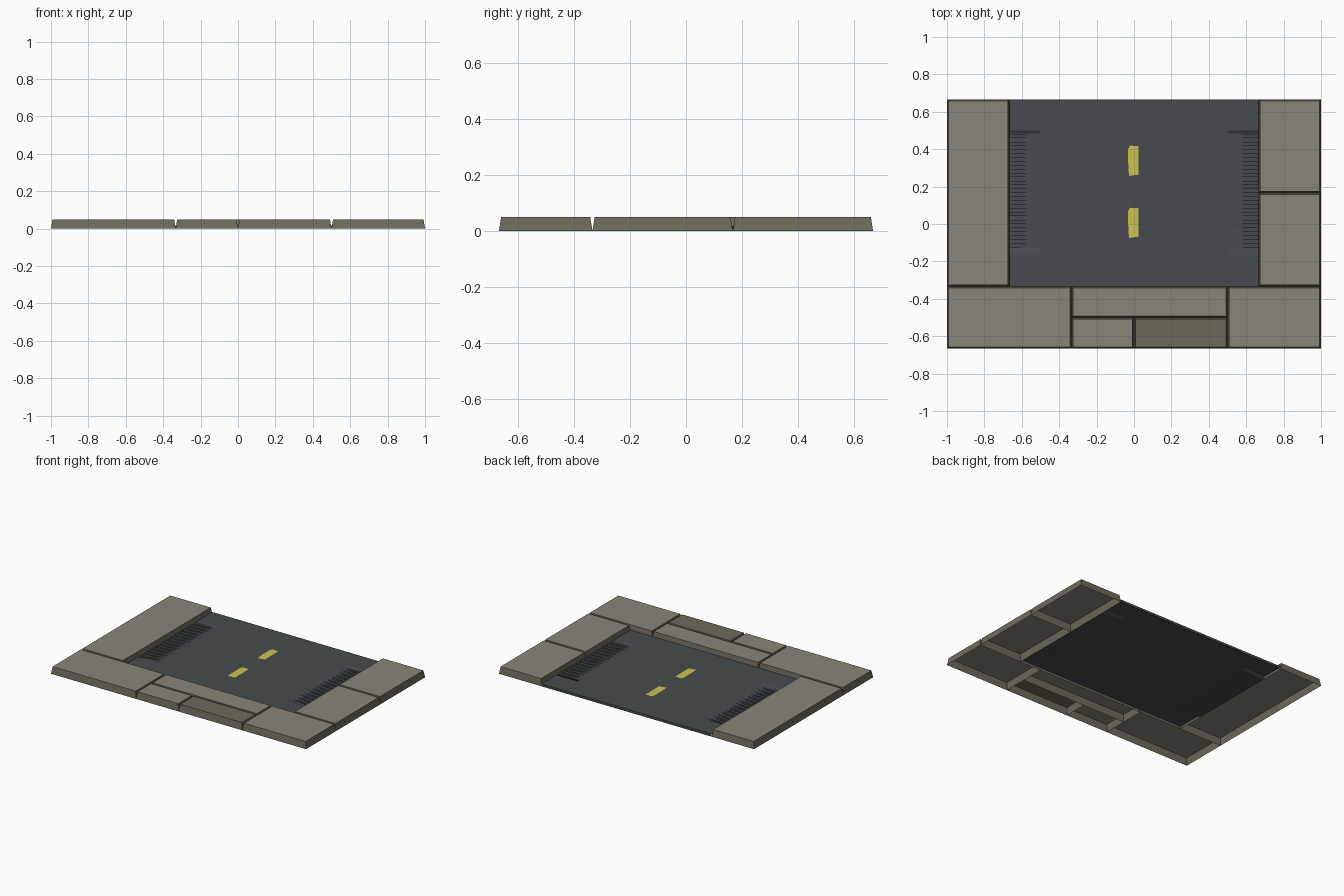
import bpy, bmesh

if "Cube" in bpy.data.objects:
    bpy.data.objects.remove(bpy.data.objects["Cube"])

def material(name, rgb):
    m = bpy.data.materials.new(name)
    m.diffuse_color = (*rgb, 1)
    m.use_nodes = True
    m.node_tree.nodes["Principled BSDF"].inputs["Base Color"].default_value = m.diffuse_color
    return m

STONE_TOP = material("stone top beige", (0.25, 0.235, 0.195))
STONE_SIDE = material("stone side olive", (0.155, 0.145, 0.108))
ASPHALT = material("asphalt grey", (0.062, 0.071, 0.075))
YELLOW = material("line yellow", (0.61, 0.55, 0.075))
ROAD_Z = 0.017

def finish(bm, name, mats):
    mesh = bpy.data.meshes.new(name)
    bm.to_mesh(mesh)
    bm.free()
    for m in mats:
        mesh.materials.append(m)
    ob = bpy.data.objects.new(name, mesh)
    bpy.context.collection.objects.link(ob)
    return ob

# Paving slabs: tapered shells, open underneath
def slab(name, x0, x1, y0, y1, top_mat=STONE_TOP, h=0.05, t=0.008):
    bm = bmesh.new()
    low = [bm.verts.new(p) for p in ((x0, y0, 0), (x1, y0, 0), (x1, y1, 0), (x0, y1, 0))]
    top = [bm.verts.new(p) for p in ((x0+t, y0+t, h), (x1-t, y0+t, h), (x1-t, y1-t, h), (x0+t, y1-t, h))]
    bm.faces.new(top).material_index = 1
    for i in range(4):
        j = (i + 1) % 4
        bm.faces.new((low[i], low[j], top[j], top[i]))
    finish(bm, name, (STONE_SIDE, top_mat))

a, b, c = 1/3, 2/3, 1/6
slab("left_slab", -1, -b, -a, b)
slab("right_back_slab", b, 1, c, b)
slab("right_middle_slab", b, 1, -a, c)
slab("front_left_slab", -1, -a, -b, -a)
slab("front_inner_slab", -a, 0.5, -0.5, -a)
slab("front_small_slab", -a, 0, -b, -0.5)
slab("front_dark_slab", 0, 0.5, -b, -0.5, STONE_SIDE)
slab("front_right_slab", 0.5, 1, -b, -a)

# Road sheet with a sloping gutter dip on each side and a lip at the back
bm = bmesh.new()
xs = (-b, -0.5, 0.5, b)
ys = (-a, -c, -0.12, 0.485, 0.5, b)
grid = [[bm.verts.new((x, y, 0.0 if abs(x) > 0.6 and -0.13 < y < 0.49 else ROAD_Z))
         for x in xs] for y in ys]
for r in range(len(ys) - 1):
    for k in range(3):
        bm.faces.new((grid[r][k], grid[r][k+1], grid[r+1][k+1], grid[r+1][k]))
lip = [bm.verts.new((x, b, 0)) for x in xs]
for k in range(3):
    bm.faces.new((grid[-1][k+1], lip[k+1], lip[k], grid[-1][k]))
finish(bm, "road", (ASPHALT,))

# Drain grate bars over each gutter
for side, label in ((-1, "left"), (1, "right")):
    bm = bmesh.new()
    for i in range(15):
        y = -0.125 + i * 0.0417
        ends = [[bm.verts.new((side * x, y + w, z)) for x, z in
                 ((b, ROAD_Z), (b, 0.001), (0.52, ROAD_Z))] for w in (0, 0.022)]
        bm.faces.new(ends[0])
        bm.faces.new(ends[1][::-1])
        for k in range(3):
            j = (k + 1) % 3
            bm.faces.new((ends[0][k], ends[1][k], ends[1][j], ends[0][j]))
    bmesh.ops.recalc_face_normals(bm, faces=bm.faces)
    finish(bm, label + "_drain_bars", (ASPHALT,))

# Painted centre dashes with slightly chipped ends
bm = bmesh.new()
for y0 in (-0.075, 0.257):
    z = ROAD_Z + 0.002
    outline = ((-0.027, y0), (0.025, y0 + 0.007), (0.025, y0 + 0.16),
               (-0.022, y0 + 0.162), (-0.031, y0 + 0.145), (-0.031, y0 + 0.07))
    bm.faces.new([bm.verts.new((x, y, z)) for x, y in outline])
finish(bm, "centre_dashes", (YELLOW,))
